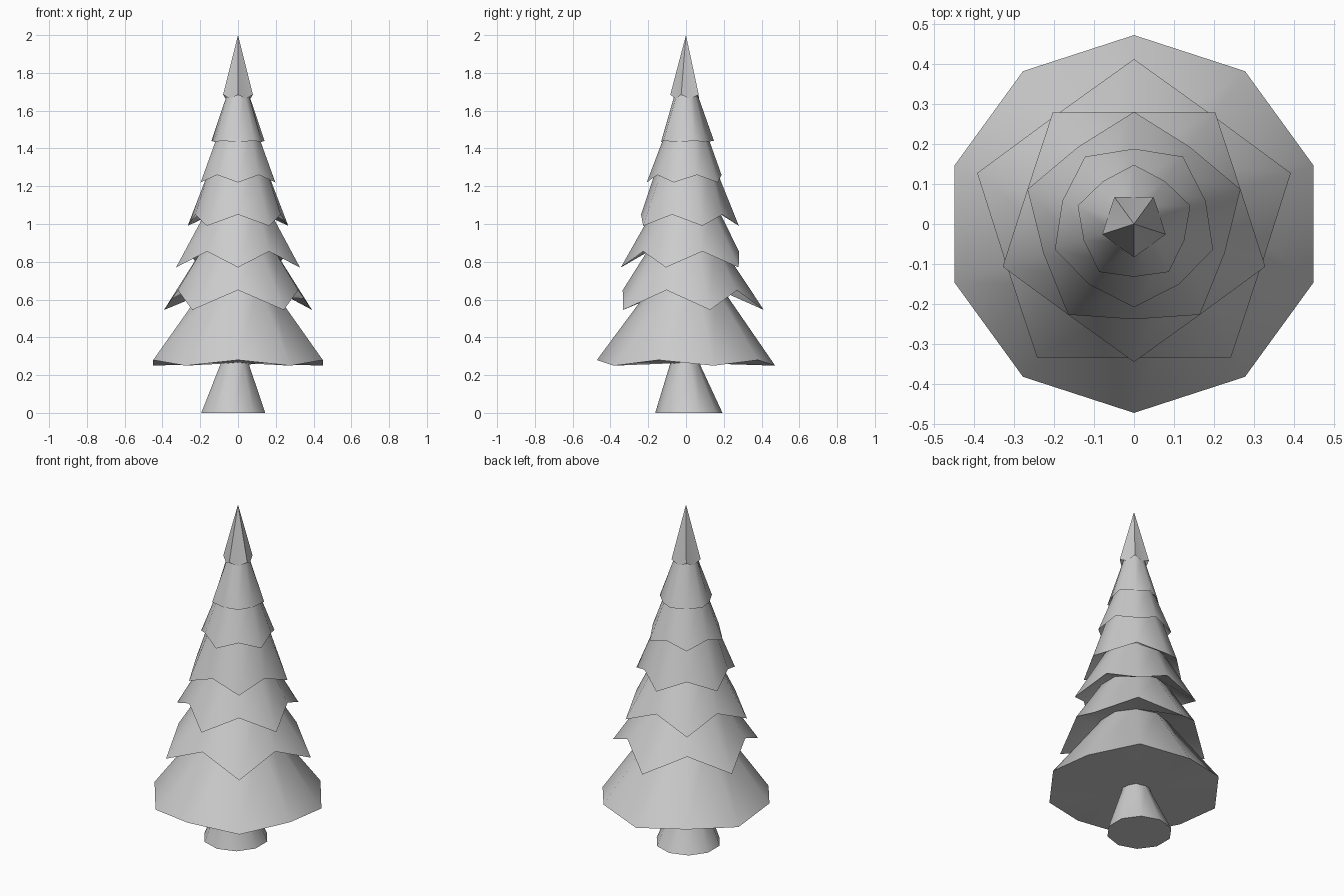
import bpy, bmesh
from math import sin, cos, radians

if "Cube" in bpy.data.objects:
    bpy.data.objects.remove(bpy.data.objects["Cube"])

N = 10


def ring(bm, r_a, z_a, r_b, z_b, flip=False, centre=(0, 0)):
    """Ten-point ring alternating between (r_a, z_a) and (r_b, z_b)."""
    verts = []
    for i in range(N):
        a = radians(90 + 36 * i)
        first = (i % 2 == 0) != flip
        r, z = (r_a, z_a) if first else (r_b, z_b)
        verts.append(bm.verts.new((centre[0] + r * cos(a), centre[1] + r * sin(a), z)))
    return verts


def bridge(bm, lower, upper):
    for i in range(N):
        j = (i + 1) % N
        bm.faces.new((lower[i], lower[j], upper[j], upper[i]))


def fan(bm, loop, point):
    tip = bm.verts.new(point)
    for i in range(N):
        bm.faces.new((loop[i], loop[(i + 1) % N], tip))


def finish(bm, name, angle):
    bmesh.ops.recalc_face_normals(bm, faces=bm.faces)
    mesh = bpy.data.meshes.new(name)
    bm.to_mesh(mesh)
    bm.free()
    ob = bpy.data.objects.new(name, mesh)
    bpy.context.collection.objects.link(ob)
    bpy.ops.object.select_all(action='DESELECT')
    ob.select_set(True)
    bpy.context.view_layer.objects.active = ob
    bpy.ops.object.shade_smooth_by_angle(angle=radians(angle))


# Branch tiers: tip radius, tip z, notch radius, notch z, top radius, top z
tiers = [
    (0.472, 0.25, 0.472, 0.28, 0.19, 0.66),
    (0.412, 0.545, 0.335, 0.65, 0.19, 0.88),
    (0.345, 0.77, 0.28, 0.855, 0.17, 1.08),
    (0.28, 0.99, 0.238, 1.05, 0.155, 1.30),
    (0.208, 1.22, 0.188, 1.26, 0.115, 1.465),
    (0.148, 1.44, 0.132, 1.435, 0.056, 1.70),
    (0.083, 1.685, 0.068, 1.662, 0, 2.0),
]
bm = bmesh.new()
below = None
for k, (rt, zt, rn, zn, r_top, z_top) in enumerate(tiers):
    skirt = ring(bm, rt, zt, rn, zn, flip=k > 0 and k % 2 == 0)
    if below:
        bridge(bm, below, skirt)      # underside of this tier
    else:
        fan(bm, skirt, (0, 0, 0.265))  # bottom of the foliage
    if r_top:
        below = ring(bm, r_top, z_top, r_top, z_top)
        bridge(bm, skirt, below)
    else:
        fan(bm, skirt, (0, 0, z_top))
finish(bm, "foliage", 62)

# Trunk, flared towards the ground and slightly off centre
bm = bmesh.new()
foot = ring(bm, 0.178, 0, 0.178, 0, centre=(-0.025, 0.015))
neck = ring(bm, 0.082, 0.25, 0.082, 0.25, centre=(-0.018, -0.005))
bridge(bm, foot, neck)
bm.faces.new(foot)
crown = ring(bm, 0.07, 0.3, 0.07, 0.3, centre=(-0.015, -0.005))
bridge(bm, neck, crown)
bm.faces.new(crown)
finish(bm, "trunk", 50)
